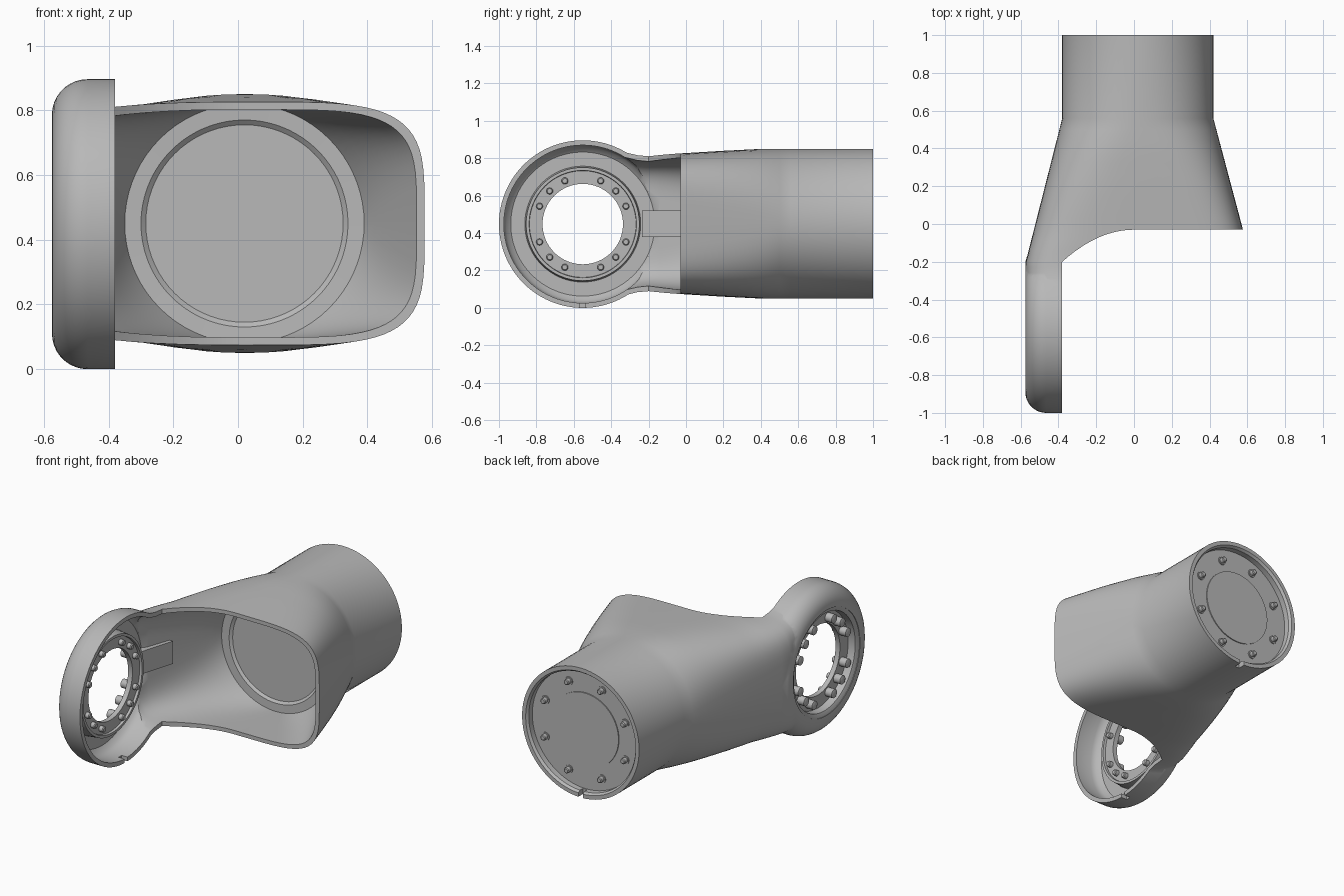
import bpy, bmesh
from math import sin, cos, pi, radians
from mathutils import Vector

cube = bpy.data.objects.get("Cube")
if cube:
    bpy.data.objects.remove(cube, do_unlink=True)

grey = bpy.data.materials.new("metal_grey")
grey.use_nodes = True
grey.diffuse_color = (0.48, 0.48, 0.48, 1)
grey.node_tree.nodes["Principled BSDF"].inputs["Base Color"].default_value = (0.48, 0.48, 0.48, 1)

CX, CZ = 0.02, 0.45            # tube axis
RING = Vector((0, -0.552, 0.448))  # joint ring axis, along x
TUBE = Vector((CX, 0, CZ))         # tube axis, along y


def finish(bm, name):
    bmesh.ops.remove_doubles(bm, verts=bm.verts, dist=1e-5)
    bmesh.ops.recalc_face_normals(bm, faces=bm.faces)
    mesh = bpy.data.meshes.new(name)
    bm.to_mesh(mesh)
    bm.free()
    mesh.materials.append(grey)
    ob = bpy.data.objects.new(name, mesh)
    bpy.context.collection.objects.link(ob)
    return ob


def lathe(name, profile, axis, centre, steps=64):
    """Spin (position along axis, radius) points round the x or y axis."""
    bm = bmesh.new()
    place = (lambda t, r: (t, 0, r)) if axis == "x" else (lambda t, r: (0, t, r))
    vs = [bm.verts.new(Vector(place(t, r)) + centre) for t, r in profile]
    es = [bm.edges.new(p) for p in zip(vs, vs[1:])]
    direction = (1, 0, 0) if axis == "x" else (0, 1, 0)
    bmesh.ops.spin(bm, geom=vs + es, cent=centre, axis=direction, angle=2 * pi, steps=steps)
    return finish(bm, name)


def loft(name, sections, count=72):
    """Skin superellipse sections (y, left, right, half height, exponent)."""
    bm = bmesh.new()
    rings = []
    for y, xl, xr, h, n in sections:
        ring = []
        for i in range(count):
            a = 2 * pi * i / count
            c, s = cos(a), sin(a)
            u = abs(c) ** (2 / n) * (1 if c > 0 else -1)
            v = abs(s) ** (2 / n) * (1 if s > 0 else -1)
            ring.append(bm.verts.new(((xl + xr) / 2 + u * (xr - xl) / 2, y, CZ + v * h)))
        rings.append(ring)
    for r, q in zip(rings, rings[1:]):
        for i in range(count):
            j = (i + 1) % count
            bm.faces.new((r[i], r[j], q[j], q[i]))
    bm.faces.new(rings[0])
    bm.faces.new(rings[-1])
    return finish(bm, name)


def prism(name, outline, z0, z1):
    bm = bmesh.new()
    face = bm.faces.new([bm.verts.new((x, y, z0)) for x, y in outline])
    new = bmesh.ops.extrude_face_region(bm, geom=[face])["geom"]
    bmesh.ops.translate(bm, vec=(0, 0, z1 - z0), verts=[g for g in new if isinstance(g, bmesh.types.BMVert)])
    return finish(bm, name)


def block(name, x0, x1, y0, y1, z0, z1):
    return prism(name, [(x0, y0), (x1, y0), (x1, y1), (x0, y1)], z0, z1)


def combine(ob, other, operation):
    other.hide_render = True
    mod = ob.modifiers.new("cut", "BOOLEAN")
    mod.operation, mod.solver, mod.object = operation, "EXACT", other
    bpy.context.view_layer.objects.active = ob
    bpy.ops.object.modifier_apply(modifier=mod.name)
    bpy.data.objects.remove(other, do_unlink=True)


def along(y, points):
    """Piecewise linear value at y from points of falling y."""
    for (ya, va), (yb, vb) in zip(points, points[1:]):
        if y >= yb:
            t = min(1, max(0, (ya - y) / (ya - yb)))
            return va + (vb - va) * t
    return points[-1][1]


# Housing skin: round tube flaring into a wide rounded box
LEFT = [(0.56, -0.38), (-0.2, -0.573)]
RIGHT = [(0.56, 0.42), (-0.03, 0.577)]
HEIGHT = [(0.4, 0.4), (0.2, 0.39), (-0.03, 0.376), (-0.2, 0.368), (-0.26, 0.372), (-0.32, 0.385), (-0.38, 0.405)]
POWER = [(0.56, 2), (-0.03, 4.3), (-0.4, 7)]
stations = [0.56 - 0.059 * i for i in range(11)] + [-0.08, -0.14, -0.2, -0.23, -0.26, -0.29, -0.32, -0.35, -0.38, -0.42]
outer = [(y, along(y, LEFT), along(y, RIGHT), along(y, HEIGHT), along(y, POWER)) for y in [1] + stations]
housing = loft("housing", outer)

# Joint ring body with rounded outer edge
arc = [(-0.465 - 0.11 * sin(a), 0.338 + 0.11 * cos(a)) for a in [radians(10 * i) for i in range(10)]]
combine(housing, lathe("ring_body", [(-0.37, 0), (-0.37, 0.448)] + arc + [(-0.575, 0)], "x", RING, 96), "UNION")

# Hollow inside, ending at a round bulkhead with a shallow recess
IN_LEFT = [(0.34, -0.35), (-0.2, -0.538)]
IN_RIGHT = [(0.34, 0.39), (-0.03, 0.552)]
IN_HEIGHT = [(0.34, 0.37), (-0.03, 0.352), (-0.2, 0.343), (-0.26, 0.347), (-0.32, 0.36), (-0.38, 0.375)]
IN_POWER = [(0.34, 2), (-0.03, 4.3), (-0.4, 7)]
inner = [(y, CX - r, CX + r, r, 2) for y, r in ((0.355, 0.305), (0.342, 0.32))]
inner += [(y, along(y, IN_LEFT), along(y, IN_RIGHT), along(y, IN_HEIGHT), along(y, IN_POWER))
          for y in [0.34] + [s for s in stations if s < 0.33] + [-0.5]]
combine(housing, loft("hollow", inner), "DIFFERENCE")

# Front opening, swept back from the ring to the box mouth
curve = [(-0.38 + 0.038 * i, -0.03 - 0.17 * (1 - i / 10) ** 2) for i in range(11)]
combine(housing, prism("mouth", [(-0.38, -1.2)] + curve + [(0.8, -0.03), (0.8, -1.2)], -0.2, 1.2), "DIFFERENCE")

# Ring cup and bore
combine(housing, lathe("cup", [(-0.54, 0), (-0.54, 0.385), (-0.52, 0.41), (-0.49, 0.422), (-0.3, 0.422), (-0.3, 0)],
                       "x", RING, 96), "DIFFERENCE")
combine(housing, lathe("bore", [(-0.7, 0), (-0.7, 0.325), (-0.45, 0.325), (-0.45, 0)], "x", RING), "DIFFERENCE")

# Tube end recess and the two small notches
combine(housing, lathe("end_recess", [(0.95, 0), (0.95, 0.365), (0.985, 0.365), (1.02, 0.39), (1.02, 0)], "y", TUBE, 72), "DIFFERENCE")
combine(housing, block("end_notch", CX - 0.015, CX + 0.015, 0.955, 1.1, 0, 0.12), "DIFFERENCE")
combine(housing, block("ring_notch", -0.42, -0.3, -0.567, -0.537, -0.1, 0.06), "DIFFERENCE")

# Flange inside the ring
lathe("ring_flange", [(-0.538, 0.34), (-0.538, 0.31), (-0.47, 0.303), (-0.47, 0.287), (-0.485, 0.285), (-0.485, 0.215),
                      (-0.515, 0.215), (-0.515, 0.295), (-0.56, 0.3), (-0.572, 0.325), (-0.572, 0.34),
                      (-0.538, 0.34)], "x", RING)

# Raised pad following the inner side wall
prism("inner_pad", [(-0.55, -0.235), (-0.515, -0.235), (-0.445, 0), (-0.5, 0)], 0.38, 0.52)

# Ring bolts: heads outside, tips inside, in four groups of three
for k in range(16):
    if k % 4:
        a = k * pi / 8
        spot = RING + Vector((0, cos(a), sin(a))) * 0.25
        lathe("ring_bolt", [(-0.565, 0), (-0.565, 0.014), (-0.56, 0.027), (-0.51, 0.027), (-0.51, 0.018),
                            (-0.462, 0.018), (-0.457, 0.013), (-0.457, 0)], "x", spot, 16)

# Tube end cover and its bolts
lathe("end_cover", [(0.94, 0), (0.94, 0.228), (0.956, 0.228), (0.956, 0)], "y", TUBE, 72)
for k in range(8):
    a = (k + 0.5) * pi / 4
    spot = TUBE + Vector((cos(a), 0, sin(a))) * 0.295
    lathe("end_bolt", [(0.94, 0), (0.94, 0.025), (0.956, 0.025), (0.956, 0.017), (0.978, 0.017),
                       (0.982, 0.012), (0.982, 0)], "y", spot, 16)

# Smooth shading with sharp edges kept
for ob in bpy.context.collection.objects:
    ob.select_set(ob.type == "MESH")
bpy.ops.object.shade_smooth_by_angle(angle=radians(30))
